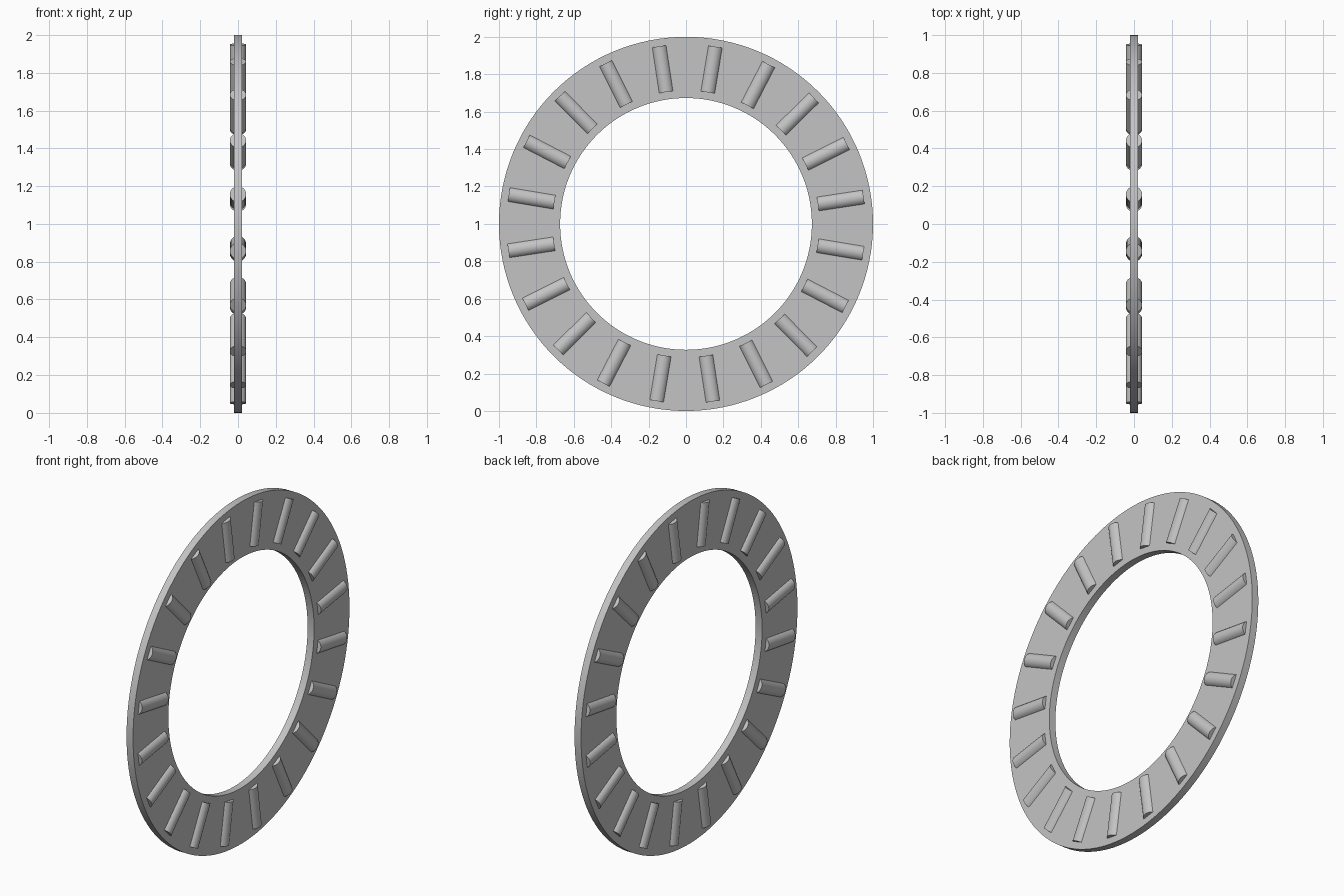
import bpy
import bmesh
from math import pi, radians, sin, cos
from mathutils import Matrix

OUTER, INNER, HALF_THICK = 1.0, 0.673, 0.021
ROLLER_COUNT, ROLLER_RADIUS = 20, 0.043
ROLLER_START, ROLLER_END = 0.713, 0.96
FIRST_ANGLE = radians(9.4)
SEGMENTS = 128

cube = bpy.data.objects.get("Cube")
if cube:
    bpy.data.objects.remove(cube, do_unlink=True)

steel = bpy.data.materials.new("grey steel")
steel.use_nodes = True
grey = (0.55, 0.55, 0.55, 1)
steel.diffuse_color = grey
steel.node_tree.nodes["Principled BSDF"].inputs["Base Color"].default_value = grey


def finish(bm, name):
    """Turn a bmesh into a shaded object standing on the ground."""
    bmesh.ops.recalc_face_normals(bm, faces=bm.faces)
    mesh = bpy.data.meshes.new(name)
    bm.to_mesh(mesh)
    bm.free()
    mesh.materials.append(steel)
    obj = bpy.data.objects.new(name, mesh)
    bpy.context.collection.objects.link(obj)
    obj.location.z = OUTER
    bpy.ops.object.select_all(action="DESELECT")
    obj.select_set(True)
    bpy.context.view_layer.objects.active = obj
    bpy.ops.object.shade_smooth_by_angle(angle=radians(30))
    return obj


# Flat cage ring: a rectangular section swept around the x axis
bm = bmesh.new()
section = [(-HALF_THICK, INNER), (HALF_THICK, INNER),
           (HALF_THICK, OUTER), (-HALF_THICK, OUTER)]
loops = []
for i in range(SEGMENTS):
    a = 2 * pi * i / SEGMENTS
    loops.append([bm.verts.new((x, r * sin(a), r * cos(a))) for x, r in section])
for i, loop in enumerate(loops):
    after = loops[(i + 1) % SEGMENTS]
    for j in range(4):
        k = (j + 1) % 4
        bm.faces.new((loop[j], loop[k], after[k], after[j]))
finish(bm, "cage_ring")

# Radial needle rollers showing on both faces of the ring
bm = bmesh.new()
for i in range(ROLLER_COUNT):
    turn = Matrix.Rotation(-FIRST_ANGLE - 2 * pi * i / ROLLER_COUNT, 4, "X")
    shift = Matrix.Translation((0, 0, (ROLLER_START + ROLLER_END) / 2))
    bmesh.ops.create_cone(bm, cap_ends=True, segments=32,
                          radius1=ROLLER_RADIUS, radius2=ROLLER_RADIUS,
                          depth=ROLLER_END - ROLLER_START, matrix=turn @ shift)
finish(bm, "needle_rollers")
